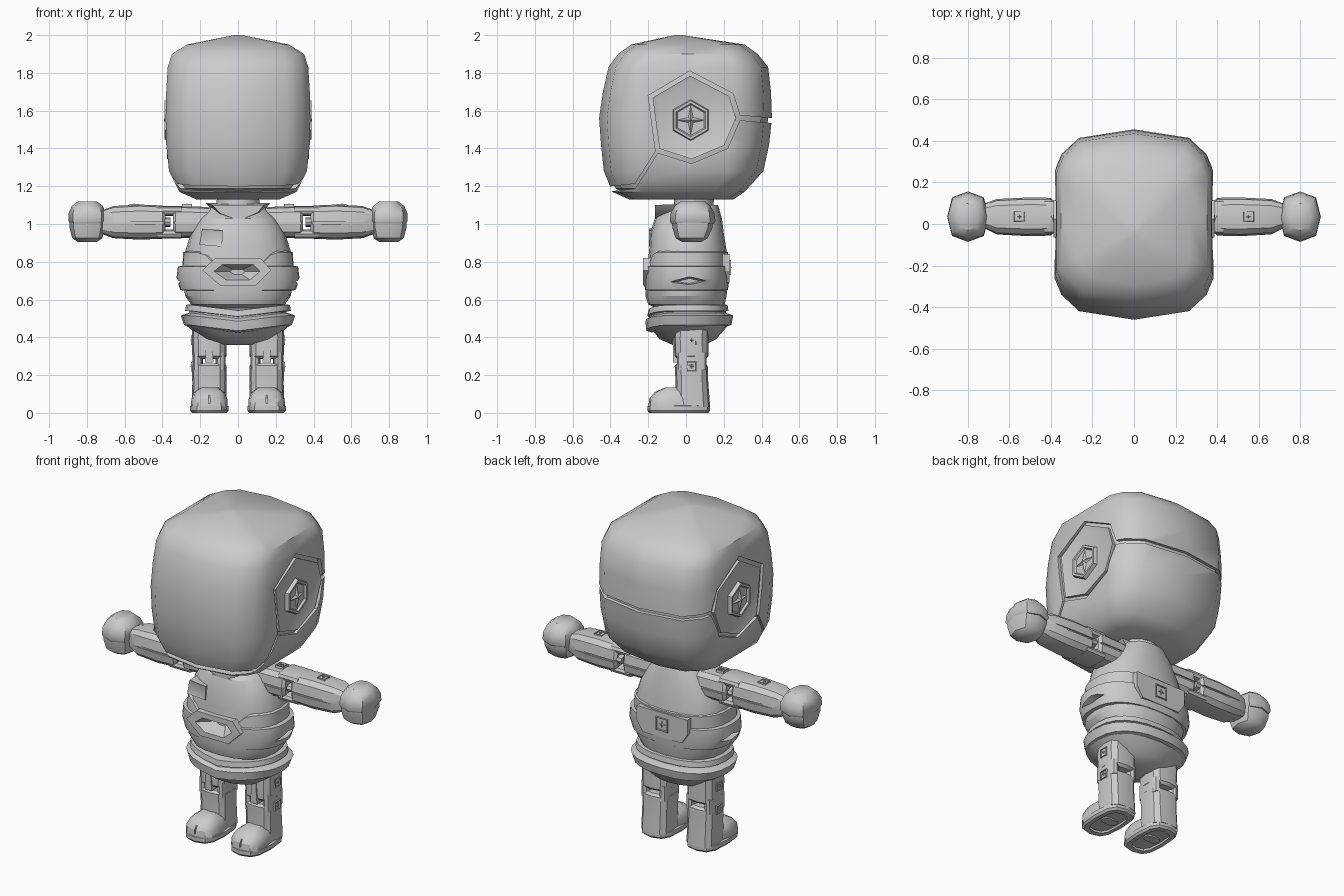
import bpy, bmesh, math
from mathutils import Matrix, Vector

cube = bpy.data.objects.get("Cube")
if cube:
    bpy.data.objects.remove(cube)

grey = bpy.data.materials.new("light grey")
grey.use_nodes = True
grey.diffuse_color = (0.6, 0.6, 0.6, 1)
grey.node_tree.nodes["Principled BSDF"].inputs["Base Color"].default_value = (0.6, 0.6, 0.6, 1)
SIDES = (("left", 1), ("right", -1))


def finish(bm, name, angle=32):
    bmesh.ops.recalc_face_normals(bm, faces=bm.faces)
    mesh = bpy.data.meshes.new(name)
    bm.to_mesh(mesh)
    bm.free()
    mesh.materials.append(grey)
    mesh.shade_smooth()
    mesh.set_sharp_from_angle(angle=math.radians(angle))
    obj = bpy.data.objects.new(name, mesh)
    bpy.context.collection.objects.link(obj)
    return obj


def rounded(p, n):
    """Unit superellipse outline."""
    turns = [math.tau * i / n for i in range(n)]
    return [[math.copysign(abs(f(t)) ** (2 / p), f(t)) for f in (math.cos, math.sin)] for t in turns]


def loft(name, levels, p=3, n=16, ca=0, axis="z", sign=1, warp=None, angle=32, outline=None):
    """Cross-sections (t, half width, low y, high y) stacked along an axis."""
    bm = bmesh.new()
    rings = []
    outline = outline or rounded(p, n)
    for t, ha, b0, b1 in levels:
        ring = []
        for c, s in outline:
            a, b = ca + ha * c, (b0 + b1) / 2 + (b1 - b0) / 2 * s
            v = Vector((a, b, t)) if axis == "z" else Vector((t, b, a))
            if warp:
                v.z += warp(v)
            v.x *= sign
            ring.append(bm.verts.new(v))
        rings.append(ring)
    for low, high in zip(rings, rings[1:]):
        for i in range(len(outline)):
            j = (i + 1) % len(outline)
            bm.faces.new((low[i], low[j], high[j], high[i]))
    bm.faces.new(rings[0][::-1])
    bm.faces.new(rings[-1])
    return finish(bm, name, angle)


def prism(name, pts, x0, x1, front=False, inset=0, taper=1):
    """Side outline (y, z) pushed along x, or front outline (x, z) pushed along y."""
    bm = bmesh.new()
    ca, cb = (sum(c) / len(pts) for c in zip(*pts))
    ends = []
    for d, k in ((x0, 1), (x1, taper)):
        flat = [(ca + (a - ca) * k, cb + (b - cb) * k) for a, b in pts]
        ends.append([bm.verts.new((a, d, b) if front else (d, a, b)) for a, b in flat])
    bm.faces.new(ends[0])
    cap = bm.faces.new(ends[1])
    for i in range(len(pts)):
        j = (i + 1) % len(pts)
        bm.faces.new((ends[0][i], ends[0][j], ends[1][j], ends[1][i]))
    bmesh.ops.recalc_face_normals(bm, faces=bm.faces)
    if inset:
        bmesh.ops.inset_region(bm, faces=[cap], thickness=inset, depth=-inset / 3)
    return finish(bm, name)


def cut(obj, cutters, angle=32):
    for c in cutters:
        mod = obj.modifiers.new("cut", "BOOLEAN")
        mod.operation, mod.solver, mod.object = "DIFFERENCE", "EXACT", c
    graph = bpy.context.evaluated_depsgraph_get()
    mesh = bpy.data.meshes.new_from_object(obj.evaluated_get(graph))
    obj.modifiers.clear()
    obj.data = mesh
    mesh.shade_smooth()
    mesh.set_sharp_from_angle(angle=math.radians(angle))
    for c in cutters:
        bpy.data.objects.remove(c)


def emblem(name, loc, normal, size, sides=4):
    """Framed recess holding a four-pointed star."""
    bm = bmesh.new()
    turn = Matrix.Rotation(math.pi / sides, 4, "Z")
    r = size / math.cos(math.pi / sides)
    bmesh.ops.create_cone(bm, cap_ends=True, segments=sides, radius1=r, radius2=r * 0.94,
                          depth=0.024, matrix=turn)
    top = max(bm.faces, key=lambda f: f.calc_center_median().z)
    bmesh.ops.inset_region(bm, faces=[top], thickness=size * 0.15)
    bmesh.ops.inset_region(bm, faces=[top], thickness=size * 0.08, depth=-0.012)
    tip = bm.verts.new((0, 0, 0.016))
    points = []
    for i in range(8):
        d = size * (0.2 if i % 2 else 0.8)
        a = math.tau * i / 8
        points.append(bm.verts.new((d * math.cos(a), d * math.sin(a), 0)))
    for i in range(8):
        bm.faces.new((points[i], points[(i + 1) % 8], tip))
    z = Vector(normal)
    x = Vector((0, 0, 1)) if abs(z.z) < 0.5 else Vector((0, 1, 0))
    rot = Matrix((x, z.cross(x), z)).transposed().to_4x4()
    bm.transform(Matrix.Translation(loc) @ rot)
    return finish(bm, name, 10)


# Head: faceted shell with seams over a slightly smaller core
quarter = [(1, .56), (.91, .74), (.69, .91)]
half = [(1, 0)] + quarter + [(0, 1)] + [(-c, s) for c, s in quarter[::-1]]
head_outline = half + [(-c, -s) for c, s in half]
head = [(1.13, .22, -.30, .25), (1.17, .31, -.39, .31), (1.28, .365, -.435, .41),
        (1.42, .38, -.45, .44), (1.56, .383, -.46, .455), (1.70, .38, -.44, .45),
        (1.83, .372, -.41, .435), (1.90, .35, -.36, .38), (1.95, .27, -.29, .31),
        (2.0, .02, -.06, -.02)]
shell = loft("head_shell", head, outline=head_outline, angle=40)
loft("head_core", [(1.56 + (z - 1.56) * .955, w * .955, a * .955, b * .955)
                   for z, w, a, b in head], outline=head_outline)
seams = [[(.6, 1.54), (.42, 1.55), (.2, 1.57)], [(-.13, 1.42), (-.27, 1.2), (-.6, 1.165)]]
cutters = [prism("seam_cutter", [(y, z + .013) for y, z in s] + [(y, z - .013) for y, z in s[::-1]],
                 -1, 1) for s in seams]
ear = [(.02, 1.81), (.25, 1.69), (.29, 1.56), (.22, 1.40), (.03, 1.32), (-.16, 1.38), (-.2, 1.68)]
cutters += [prism("ear_cutter", ear, s * .34, s * .5) for _, s in SIDES]
cut(shell, cutters, 40)
for side, s in SIDES:
    small = [(.035 + (y - .035) * .9, 1.56 + (z - 1.56) * .9) for y, z in ear]
    prism(side + "_ear_plate", small, s * .3, s * .376, inset=.03)
    emblem(side + "_ear_hub", (s * .376, .025, 1.55), (s, 0, 0), .095, 6)


# Neck, torso and pointed collar
loft("neck", [(1.0, .12, -.07, .14), (1.17, .11, -.06, .15)], p=2, n=12)
torso = loft("torso", [(.555, .2, -.16, .17), (.575, .25, -.2, .205), (.62, .28, -.215, .215),
                       (.70, .29, -.215, .225), (.86, .278, -.195, .215), (.95, .25, -.19, .20),
                       (1.03, .20, -.165, .19), (1.1, .135, -.07, .17)], p=2.4, n=20)
prism("collar", [(-.17, 1.11), (-.12, 1.055), (-.03, 1.02), (.04, 1.02), (.13, 1.06), (.17, 1.11)],
      .1, -.165, front=True, taper=.8)
prism("chest_pocket", [(-.205, .89), (-.085, .88), (-.08, .965), (-.19, .975)], -.1, -.195,
      front=True, inset=.012)


# Belts around the waist, stepped down in front
def front_step(v):
    return -.055 * min(1, max(0, (.19 - abs(v.x)) / .06)) if v.y < 0 else 0


upper_belt = loft("upper_belt", [(.75, .24, -.18, .19), (.76, .295, -.215, .22),
                                 (.85, .29, -.207, .222), (.865, .25, -.18, .19)],
                  p=2.4, n=32, warp=front_step, angle=25)
waist = loft("waist_belt", [(.645, .24, -.18, .18), (.65, .305, -.217, .222), (.71, .326, -.222, .23),
                            (.775, .318, -.222, .23), (.785, .25, -.18, .18)],
             p=2.4, n=32, angle=25)
cut(waist, [prism("notch_cutter", [(-.15, .69), (.02, .73), (.18, .70), (.02, .67)],
                  s * .36, s * .27, taper=.3) for _, s in SIDES], 25)
buckle_hole = [(-.14, .75), (-.09, .79), (.09, .79), (.13, .75), (.07, .70), (-.07, .70)]
buckle = prism("buckle", [(x * 1.35, .742 + (z - .742) * 1.6) for x, z in buckle_hole],
               -.1, -.228, front=True)
for part in (torso, upper_belt, waist, buckle):
    cut(part, [prism("buckle_cutter", buckle_hole, -.24, -.15, front=True, taper=.3)], 25)
prism("back_plate", [(-.13, .69), (-.17, .75), (-.17, .84), (.17, .84), (.17, .75), (.13, .69)],
      .1, .23, front=True)
emblem("back_emblem", (0, .225, .77), (0, 1, 0), .042)


# Hips: stacked bands above tapered shorts
def droop(v):
    return -.03 * max(0, 1 - abs(v.x) / .25) if v.y < 0 else 0


loft("hip_band", [(.535, .22, -.17, .19), (.54, .28, -.205, .225), (.572, .275, -.2, .22),
                  (.576, .22, -.16, .18)], p=2.4, n=24, warp=droop, angle=25)
loft("hip_belt", [(.455, .24, -.18, .2), (.465, .285, -.21, .24), (.515, .303, -.215, .25),
                  (.53, .26, -.19, .21)], p=2.4, n=24, warp=droop, angle=25)
loft("shorts", [(.36, .08, -.07, .10), (.39, .18, -.14, .16), (.46, .272, -.195, .22),
                (.54, .255, -.19, .21)], p=2.3, n=20)

for side, s in SIDES:
    # Arms: two segments joined by flaps and a tongue at the elbow
    arm = dict(p=3, n=12, ca=1.01, axis="x", sign=s)
    upper = loft(side + "_upper_arm", [(.12, .075, -.05, .12), (.2, .082, -.055, .125),
                                       (.33, .085, -.055, .125), (.345, .07, -.04, .11)], **arm)
    lower = loft(side + "_forearm", [(.385, .07, -.04, .11), (.40, .088, -.056, .126),
                                     (.52, .093, -.058, .127), (.66, .085, -.05, .12),
                                     (.74, .055, -.01, .09)], **arm)
    for part in (upper, lower):
        cutters = [prism("arm_seam_cutter", [(y, 1.0), (y + .1, 1.0), (y + .1, 1.01), (y, 1.01)],
                         -1, 1) for y in (-.147, .117)]
        cut(part, cutters)
    for part, z, h in (("top_flap", 1.069, .026), ("bottom_flap", .947, .025), ("tongue", 1.01, .025)):
        start = .357 if part == "tongue" else .30
        loft(f"{side}_elbow_{part}", [(start, h, -.045, .115), (.43, h, -.045, .115)],
             **{**arm, "ca": z})
    for part, x in (("upper_arm", .27), ("forearm", .55)):
        emblem(f"{side}_{part}_emblem", (s * x, .035, 1.093), (0, 0, 1), .027)
    fist = dict(p=2.6, n=8, ca=.798, sign=s, angle=40)
    loft(side + "_fist_lower", [(.905, .05, -.02, .08), (.925, .08, -.055, .115),
                                (.98, .094, -.072, .14), (1.012, .095, -.075, .142)], **fist)
    loft(side + "_fist_upper", [(1.002, .09, -.08, .15), (1.015, .1, -.086, .156),
                                (1.06, .098, -.08, .15), (1.095, .082, -.06, .13),
                                (1.12, .05, -.03, .10)], **fist)

    # Legs: thigh, shin, knee flaps
    leg = dict(p=3, n=12, ca=.152, sign=s)
    loft(side + "_thigh", [(.285, .075, -.045, .105), (.30, .09, -.062, .12),
                           (.40, .093, -.065, .12), (.46, .09, -.06, .12)], **leg)
    prism(side + "_thigh_strap", [(s * .13, .268), (s * .175, .268), (s * .165, .42), (s * .14, .42)],
          0, -.068, front=True)
    loft(side + "_shin", [(.03, .092, -.06, .128), (.16, .09, -.055, .118),
                          (.25, .092, -.06, .115), (.262, .078, -.045, .1)], **leg)
    for part, x in (("inner", .092), ("outer", .213)):
        loft(f"{side}_knee_flap_{part}", [(.23, .027, -.048, .108), (.32, .027, -.048, .108)],
             **{**leg, "ca": x})
    for part, z in (("thigh", .385), ("shin", .245)):
        emblem(f"{side}_{part}_emblem", (s * .236, .03, z), (s, 0, 0), .027)

    # Shoes: hollowed sole with a tread bar, and a toe cap with a centre seam
    sole = loft(side + "_sole", [(0, .092, -.195, .118), (.012, .102, -.205, .128),
                                 (.036, .102, -.205, .128), (.04, .09, -.19, .12)], **leg)
    cut(sole, [loft("sole_cutter", [(-.05, .07, -.165, .09), (.012, .066, -.16, .085)], **leg)])
    loft(side + "_tread", [(.004, .05, -.06, .0), (.02, .05, -.06, .0)], **leg)
    toe = loft(side + "_toe_cap", [(.035, .097, -.2, .03), (.075, .095, -.195, .02),
                                   (.11, .08, -.165, .01), (.135, .045, -.11, -.02)], **leg)
    x = s * .152
    cut(toe, [prism("toe_seam_cutter", [(x - .004, .05), (x + .004, .05), (x + .004, .2),
                                        (x - .004, .2)], -.4, -.178, front=True)])
